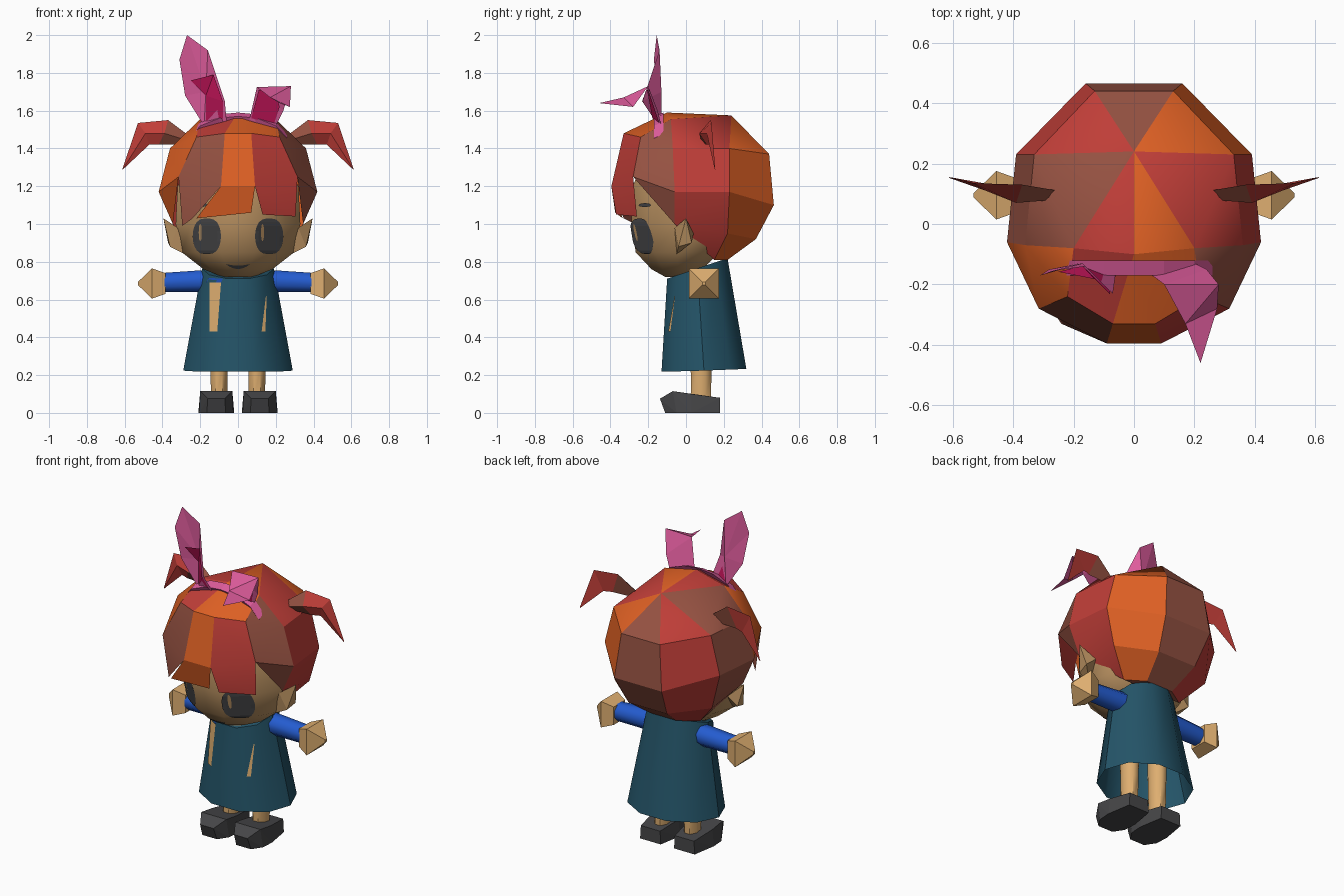
import bpy, bmesh, math
from mathutils import Vector
from mathutils.bvhtree import BVHTree

if "Cube" in bpy.data.objects:
    bpy.data.objects.remove(bpy.data.objects["Cube"])


def mat(name, r, g, b):
    m = bpy.data.materials.new(name)
    lin = [((c / 255 + 0.055) / 1.055) ** 2.4 for c in (r, g, b)]
    m.diffuse_color = (*lin, 1)
    m.use_nodes = True
    m.node_tree.nodes["Principled BSDF"].inputs["Base Color"].default_value = m.diffuse_color
    return m


ORANGE, RED, BROWN = mat("orange", 222, 96, 36), mat("red", 192, 62, 56), mat("brown", 150, 82, 66)
PINK, CRIMSON = mat("pink", 222, 92, 156), mat("crimson", 200, 22, 92)
SKIN, TAN = mat("skin", 222, 174, 112), mat("tan", 184, 144, 96)
DARK, TEAL, BLUE = mat("charcoal", 70, 70, 72), mat("teal", 36, 84, 104), mat("blue", 36, 92, 208)


def build(name, verts, faces, mats, idx=None, smooth=None, fix=True):
    me = bpy.data.meshes.new(name)
    me.from_pydata([tuple(v) for v in verts], [], faces)
    for m in mats:
        me.materials.append(m)
    if idx:
        for p, i in zip(me.polygons, idx):
            p.material_index = i
    if fix:
        bm = bmesh.new()
        bm.from_mesh(me)
        bmesh.ops.recalc_face_normals(bm, faces=bm.faces)
        bm.to_mesh(me)
        bm.free()
    if smooth:
        me.shade_smooth()
        me.set_sharp_from_angle(angle=math.radians(smooth))
    ob = bpy.data.objects.new(name, me)
    bpy.context.collection.objects.link(ob)
    return ob


def loft(name, rings, m, smooth=None, caps=(True, True)):
    n = len(rings[0])
    verts = [p for r in rings for p in r]
    faces = [(k * n + i, k * n + (i + 1) % n, (k + 1) * n + (i + 1) % n, (k + 1) * n + i)
             for k in range(len(rings) - 1) for i in range(n)]
    if caps[0]:
        faces.append(tuple(range(n)))
    if caps[1]:
        faces.append(tuple(range(len(verts) - n, len(verts))))
    return build(name, verts, faces, [m], smooth=smooth)


def hull(name, pts, m, smooth=None):
    bm = bmesh.new()
    for p in pts:
        bm.verts.new(p)
    bmesh.ops.convex_hull(bm, input=bm.verts)
    bm.verts.index_update()
    verts = [v.co.copy() for v in bm.verts]
    faces = [[v.index for v in f.verts] for f in bm.faces]
    bm.free()
    return build(name, verts, faces, [m], smooth=smooth)


def ellipse(cx, cy, rx, ry, n, phase=0.0):
    return [(cx + rx * math.cos(2 * math.pi * (i + phase) / n),
             cy + ry * math.sin(2 * math.pi * (i + phase) / n)) for i in range(n)]


def tree(ob):
    return BVHTree.FromPolygons([v.co for v in ob.data.vertices],
                                [list(p.vertices) for p in ob.data.polygons])


def decal(name, grid, m, bvh, off=0.006):
    """Rows of (x, z) points laid on the front of a surface."""
    verts, n = [], len(grid[0])
    for x, z in (p for row in grid for p in row):
        hit = bvh.ray_cast(Vector((x, -2, z)), Vector((0, 1, 0)))[0]
        verts.append((x, (hit.y if hit else -0.1) - off, z))
    faces = [(r * n + i, r * n + i + 1, (r + 1) * n + i + 1, (r + 1) * n + i)
             for r in range(len(grid) - 1) for i in range(n - 1)]
    return build(name, verts, faces, [m], fix=False)


def oval(cx, cz, rx, rz, rows=10, cols=8):
    out = []
    for r in range(rows + 1):
        a = math.pi * (r + 0.15) / (rows + 0.3)
        w, z = rx * math.sin(a) ** 0.7, cz - rz * math.cos(a)
        out.append([(cx - w + 2 * w * c / cols, z) for c in range(cols + 1)])
    return out


# head
half = [(0.10, -0.29), (0.25, -0.18), (0.33, -0.04), (0.28, 0.12), (0.10, 0.20)]
plan = half + [(-x, y) for x, y in reversed(half)]
head = loft("head", [[(x * s, -0.05 + (y + 0.05) * s, z) for x, y in plan] for z, s in
                     ((0.72, 0.25), (0.76, 0.55), (0.85, 0.9), (1.0, 1), (1.2, 0.97), (1.4, 0.6))],
            TAN, 40)
face = tree(head)

# painted face
for s in (1, -1):
    decal("eye", oval(s * 0.165, 0.935, 0.075, 0.095), DARK, face)
    decal("eye_glint", oval(s * 0.165 - 0.035, 0.955, 0.008, 0.045, 6, 2), TAN, face, 0.009)
    decal("eyebrow", oval(s * 0.2, 1.1, 0.045, 0.01, 4, 6), DARK, face)
xs = [-0.06 + 0.015 * i for i in range(9)]
decal("mouth", [[(x, 0.762 + 6 * x * x) for x in xs], [(x, 0.78 + 2 * x * x) for x in xs]], DARK, face)

# ears
for s in (1, -1):
    hull("ear", [(s * x, y, z) for x, y, z in ((0.28, -0.05, 0.84), (0.32, -0.06, 0.98), (0.31, 0.04, 0.95),
                 (0.395, 0.0, 1.03), (0.37, 0.03, 0.9), (0.36, -0.04, 0.88))], TAN)

# hair cap: columns running down from the crown, mirrored
cols = {"0": [(0.13, 0.44, 1.37), (0.16, 0.465, 1.1), (0.13, 0.37, 0.92), (0.09, 0.22, 0.81)],
        "1": [(0.33, 0.23, 1.4), (0.39, 0.23, 1.17), (0.33, 0.22, 0.95), (0.2, 0.15, 0.81)],
        "2": [(0.36, -0.07, 1.4), (0.42, -0.06, 1.17), (0.345, -0.06, 1.0)],
        "3": [(0.22, -0.24, 1.46), (0.315, -0.28, 1.25)],
        "4": [(0.07, -0.33, 1.48), (0.09, -0.395, 1.2)],
        "k": [(0.2, -0.08, 1.555)]}
P = {"A": (0, 0.24, 1.575), "M": (0, -0.1, 1.59),
     "r1": (0.13, -0.37, 1.05), "r2": (0.305, -0.26, 1.04),
     "m1": (0.07, -0.375, 1.06), "m2": (-0.22, -0.335, 1.03),
     "l1": (-0.24, -0.33, 1.03), "l2": (-0.295, -0.25, 0.99)}
for c, pts in cols.items():
    for i, (x, y, z) in enumerate(pts):
        P[f"{c}{i}R"], P[f"{c}{i}L"] = (x, y, z), (-x, y, z)
key = {k: i for i, k in enumerate(P)}
O, R, B = 0, 1, 2
F = [("A 00R 00L", B), ("00L 00R 01R 01L", B), ("01L 01R 02R 02L", B), ("02L 02R 03R 03L", B),
     ("03L 03R 13R 13L", B), ("40L M 40R", O), ("40L 40R 41R 41L", O), ("41L 41R m1 m2", O),
     ("40R 30R 31R 41R", R), ("41R 31R r2 r1", R), ("40L 30L 31L 41L", B), ("41L 31L l2 l1", B)]
for s, back, side, front, crown in (("R", O, R, B, O), ("L", R, B, O, R)):
    for text, c in (("A 00 10", back), ("00 10 11 01", back), ("01 11 12 02", back), ("02 12 13 03", back),
                    ("A 10 k0", side), ("10 20 k0", side), ("10 20 21 11", side), ("11 21 22 12", side),
                    ("12 22 13", side), ("k0 20 30", front), ("20 30 31 21", front), ("21 31 22", front)):
        F.append((" ".join(t if t == "A" else t + s for t in text.split()), c))
    F += [(f"A k0{s} M", crown), (f"M k0{s} 30{s} 40{s}", crown)]
build("hair", P.values(), [[key[t] for t in f.split()] for f, _ in F],
      [ORANGE, RED, BROWN], [c for _, c in F], 25)

# pigtails: thin three-sided locks
for s in (1, -1):
    rings = [[(0.25, 0.11, 1.46), (0.27, 0.10, 1.42), (0.26, 0.08, 1.44)],
             [(0.37, 0.13, 1.55), (0.42, 0.11, 1.42), (0.39, 0.07, 1.48)],
             [(0.53, 0.135, 1.535), (0.47, 0.13, 1.42), (0.49, 0.11, 1.48)],
             [(0.612, 0.155, 1.29), (0.61, 0.155, 1.288), (0.61, 0.152, 1.29)]]
    ob = loft("pigtail", [[(s * x, y, z) for x, y, z in r] for r in rings], RED)
    ob.data.materials.append(BROWN)
    for p in ob.data.polygons:
        p.material_index = int(abs(p.center.x) < 0.36)

# ribbon band across the crown
arch = [(-0.25, 1.47), (-0.2, 1.535), (-0.1, 1.575), (0, 1.585), (0.1, 1.575), (0.2, 1.535), (0.26, 1.47)]
loft("ribbon_band", [[(x, -0.12, z + 0.005), (x, -0.17, z - 0.015), (x, -0.15, z - 0.05)] for x, z in arch], PINK)

# tall ribbon loop with darker inner patch
build("tall_ribbon", [(-0.18, -0.13, 1.52), (-0.06, -0.16, 1.54), (-0.07, -0.23, 1.65), (-0.16, -0.14, 1.92),
                      (-0.27, -0.155, 2.0), (-0.31, -0.17, 1.87), (-0.28, -0.15, 1.68), (-0.17, -0.13, 1.7)],
      [(0, 1, 2, 7), (7, 2, 3), (7, 3, 4), (7, 4, 5), (7, 5, 6), (7, 6, 0)], [PINK])
build("tall_ribbon_patch", [(-0.17, -0.138, 1.54), (-0.08, -0.172, 1.56), (-0.08, -0.232, 1.65),
                            (-0.13, -0.182, 1.79), (-0.25, -0.158, 1.76), (-0.17, -0.138, 1.68)],
      [(0, 1, 2, 5), (5, 2, 3), (5, 3, 4)], [CRIMSON], fix=False)

# folded ribbon loop, drooping forward
build("folded_ribbon", [(0.06, -0.17, 1.55), (0.2, -0.13, 1.52), (0.28, -0.2, 1.73), (0.1, -0.2, 1.725),
                        (0.275, -0.28, 1.62), (0.22, -0.46, 1.64), (0.17, -0.33, 1.67), (0.24, -0.15, 1.6)],
      [(0, 1, 7, 3), (7, 2, 3), (3, 2, 6), (2, 4, 6), (4, 5, 6)], [PINK])
build("folded_ribbon_patch", [(0.07, -0.178, 1.56), (0.19, -0.14, 1.53), (0.22, -0.17, 1.62), (0.2, -0.2, 1.71),
                              (0.11, -0.206, 1.71)], [(0, 1, 2, 4), (4, 2, 3)], [CRIMSON], fix=False)

# dress, open at the hem
low = [(x, y, 0.22 + 0.04 * max(y, 0)) for x, y in ellipse(0, 0.095, 0.29, 0.236, 10)]
top = [(x, y, 0.765 + 0.34 * (y - 0.06)) for x, y in ellipse(0, 0.06, 0.19, 0.168, 10)]
dress = loft("dress", [low, top], TEAL, 40, caps=(False, True))
cloth = tree(dress)
decal("left_dress_stripe", [[(-0.15, 0.43), (-0.11, 0.43)], [(-0.15, 0.69), (-0.09, 0.69)]], SKIN, cloth)
decal("right_dress_stripe", [[(0.125, 0.43), (0.145, 0.43)], [(0.148, 0.62), (0.152, 0.62)]], SKIN, cloth)
decal("collar_patch", [[(-0.17, 0.69), (-0.09, 0.69)], [(-0.155, 0.715), (-0.08, 0.71)]], BLUE, cloth)

for s in (1, -1):
    # sleeves and hands
    loft("sleeve", [[(s * x, y, z) for y, z in ellipse(0.09, zc, r, r, 8, 0.5)]
                    for x, zc, r in ((0.12, 0.7, 0.065), (0.4, 0.69, 0.055))], BLUE, 50)
    hull("hand", [(s * x, 0.095 + a * r, 0.685 + b * r) for x, r in ((0.385, 0.055), (0.455, 0.08), (0.53, 0.008))
                  for a in (-1, 1) for b in (-1, 1)], SKIN)
    # legs
    loft("leg", [[(x, y, z) for x, y in ellipse(s * 0.1, 0.08, r, r + 0.01, 8, 0.5)]
                 for z, r in ((0.07, 0.046), (0.24, 0.05), (0.5, 0.055))], SKIN, 50)
    # shoes
    hull("shoe", [(s * (0.115 + a * w), y, z) for a in (-1, 1) for w, y, z in
                  ((0.07, 0.18, 0), (0.065, 0.18, 0.08), (0.095, 0.03, 0), (0.085, 0.03, 0.1),
                   (0.09, -0.05, 0), (0.085, -0.07, 0.115), (0.05, -0.11, 0), (0.045, -0.138, 0.075))], DARK)
